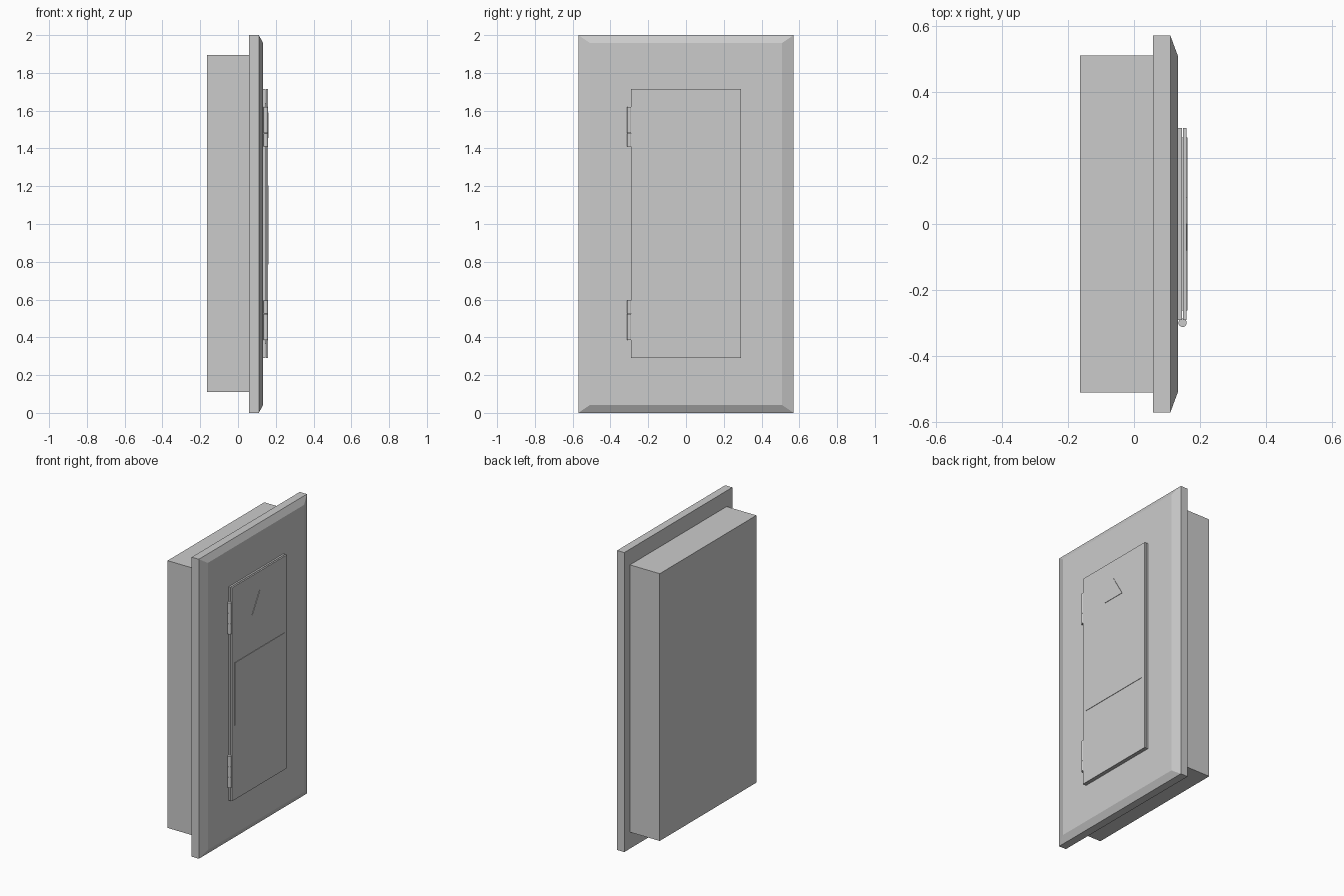
import bpy, bmesh, math

if "Cube" in bpy.data.objects:
    bpy.data.objects.remove(bpy.data.objects["Cube"])


def make_object(name, bm):
    bmesh.ops.recalc_face_normals(bm, faces=bm.faces)
    mesh = bpy.data.meshes.new(name)
    bm.to_mesh(mesh)
    bm.free()
    obj = bpy.data.objects.new(name, mesh)
    bpy.context.collection.objects.link(obj)
    return obj


def loft_x(name, sections):
    """Join matching (y, z) outlines placed at successive x positions."""
    bm = bmesh.new()
    rings = [[bm.verts.new((x, y, z)) for y, z in outline] for x, outline in sections]
    n = len(rings[0])
    for a, b in zip(rings, rings[1:]):
        for i in range(n):
            j = (i + 1) % n
            bm.faces.new((a[i], a[j], b[j], b[i]))
    bm.faces.new(rings[0])
    bm.faces.new(rings[-1])
    return make_object(name, bm)


def rect(half_y, z0, z1):
    return [(-half_y, z0), (half_y, z0), (half_y, z1), (-half_y, z1)]


def slab(name, x0, x1, half_y, z0, z1):
    outline = rect(half_y, z0, z1)
    return loft_x(name, [(x0, outline), (x1, outline)])


# Recessed cabinet body
slab("cabinet_body", -0.163, 0.057, 0.51, 0.11, 1.895)

# Surround with chamfered front edge
loft_x("surround", [(0.057, rect(0.57, 0, 2)),
                    (0.11, rect(0.57, 0, 2)),
                    (0.133, rect(0.508, 0.042, 1.958))])

# Door: backing plate, inset core, front leaf
slab("door_backing", 0.131, 0.145, 0.29, 0.29, 1.715)
slab("door_core", 0.144, 0.150, 0.262, 0.365, 1.64)
slab("door_leaf", 0.149, 0.159, 0.29, 0.29, 1.715)

# Thin raised panel across the door
slab("door_panel", 0.158, 0.162, 0.262, 0.785, 1.205)

# Raised warning triangle
triangle = [(-0.08, 1.455), (0.08, 1.455), (0, 1.59)]
loft_x("warning_triangle", [(0.158, triangle), (0.162, triangle)])

# Hinges, each made of three stacked knuckles
for label, z0 in (("lower", 0.385), ("upper", 1.41)):
    for i in range(3):
        bpy.ops.mesh.primitive_cylinder_add(
            vertices=24, radius=0.0125, depth=0.069,
            location=(0.147, -0.299, z0 + 0.035 + i * 0.07))
        knuckle = bpy.context.object
        knuckle.name = f"{label}_hinge_knuckle_{i + 1}"
        bpy.ops.object.shade_smooth_by_angle(angle=math.radians(30))
